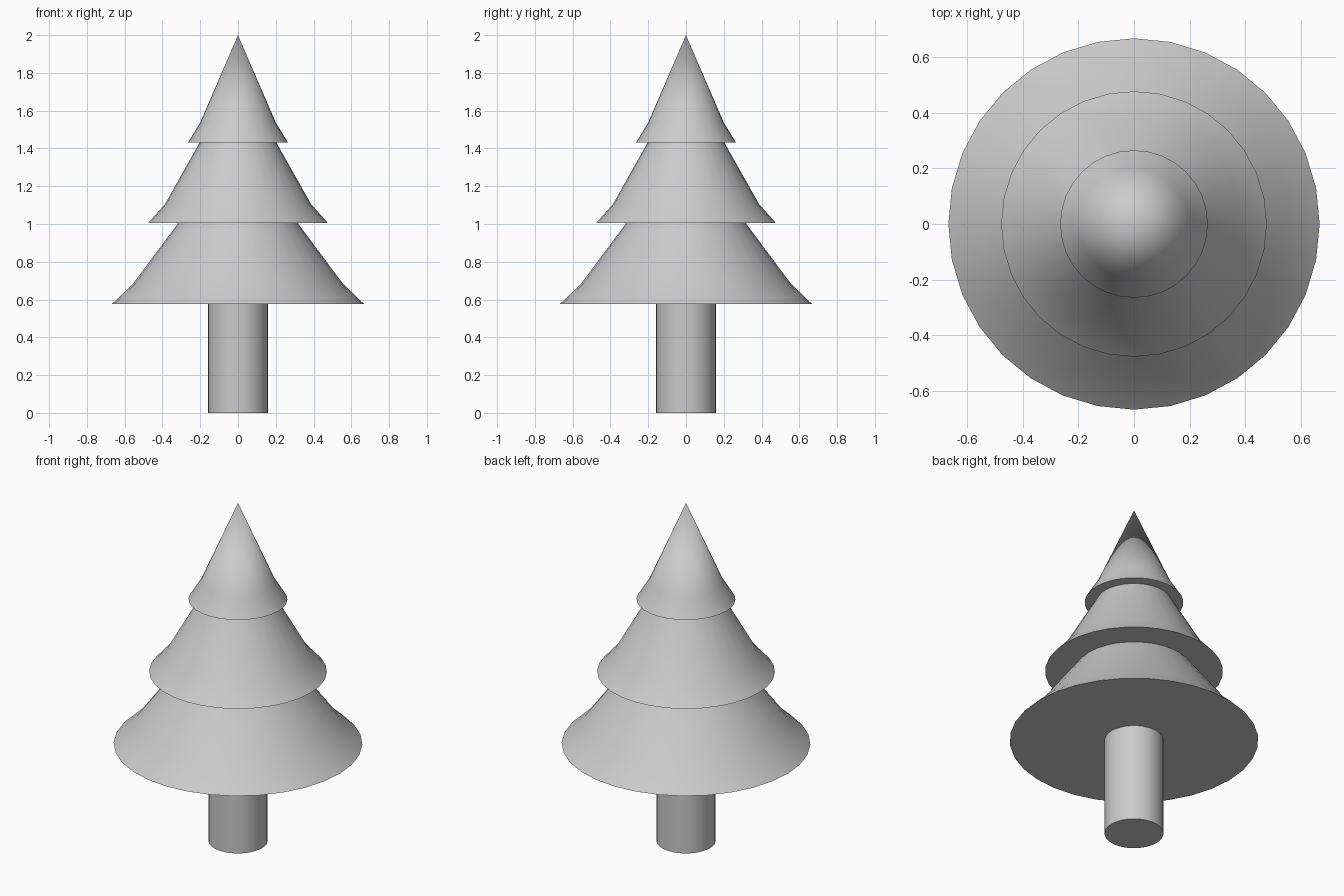
import bpy, bmesh, math

if "Cube" in bpy.data.objects:
    bpy.data.objects.remove(bpy.data.objects["Cube"])

SIDES = 32


def lathe(name, profile):
    """Revolve (radius, z) points, listed from the bottom up, about the z axis."""
    bm = bmesh.new()
    rings = []
    for r, z in profile:
        if r == 0:
            rings.append([bm.verts.new((0, 0, z))] * SIDES)
        else:
            rings.append([bm.verts.new((r * math.cos(2 * math.pi * i / SIDES),
                                        r * math.sin(2 * math.pi * i / SIDES), z))
                          for i in range(SIDES)])
    for low, high in zip(rings, rings[1:]):
        for i in range(SIDES):
            j = (i + 1) % SIDES
            quad = [low[i], low[j], high[j], high[i]]
            bm.faces.new(list(dict.fromkeys(quad)))
    # close an open bottom
    if profile[0][0] > 0:
        bm.faces.new(rings[0][::-1])
    bmesh.ops.recalc_face_normals(bm, faces=bm.faces)
    mesh = bpy.data.meshes.new(name)
    bm.to_mesh(mesh)
    bm.free()
    obj = bpy.data.objects.new(name, mesh)
    bpy.context.collection.objects.link(obj)
    bpy.ops.object.select_all(action='DESELECT')
    obj.select_set(True)
    bpy.context.view_layer.objects.active = obj
    bpy.ops.object.shade_smooth_by_angle(angle=math.radians(30))
    return obj


# trunk
lathe("trunk", [(0.158, 0), (0.158, 0.577)])

# branches: three flared tiers with flat undersides, up to the tip
lathe("branches", [
    (0.667, 0.577), (0.555, 0.684), (0.317, 1.004),
    (0.477, 1.004), (0.387, 1.105), (0.203, 1.431),
    (0.265, 1.431), (0.200, 1.537), (0, 2.0),
])
